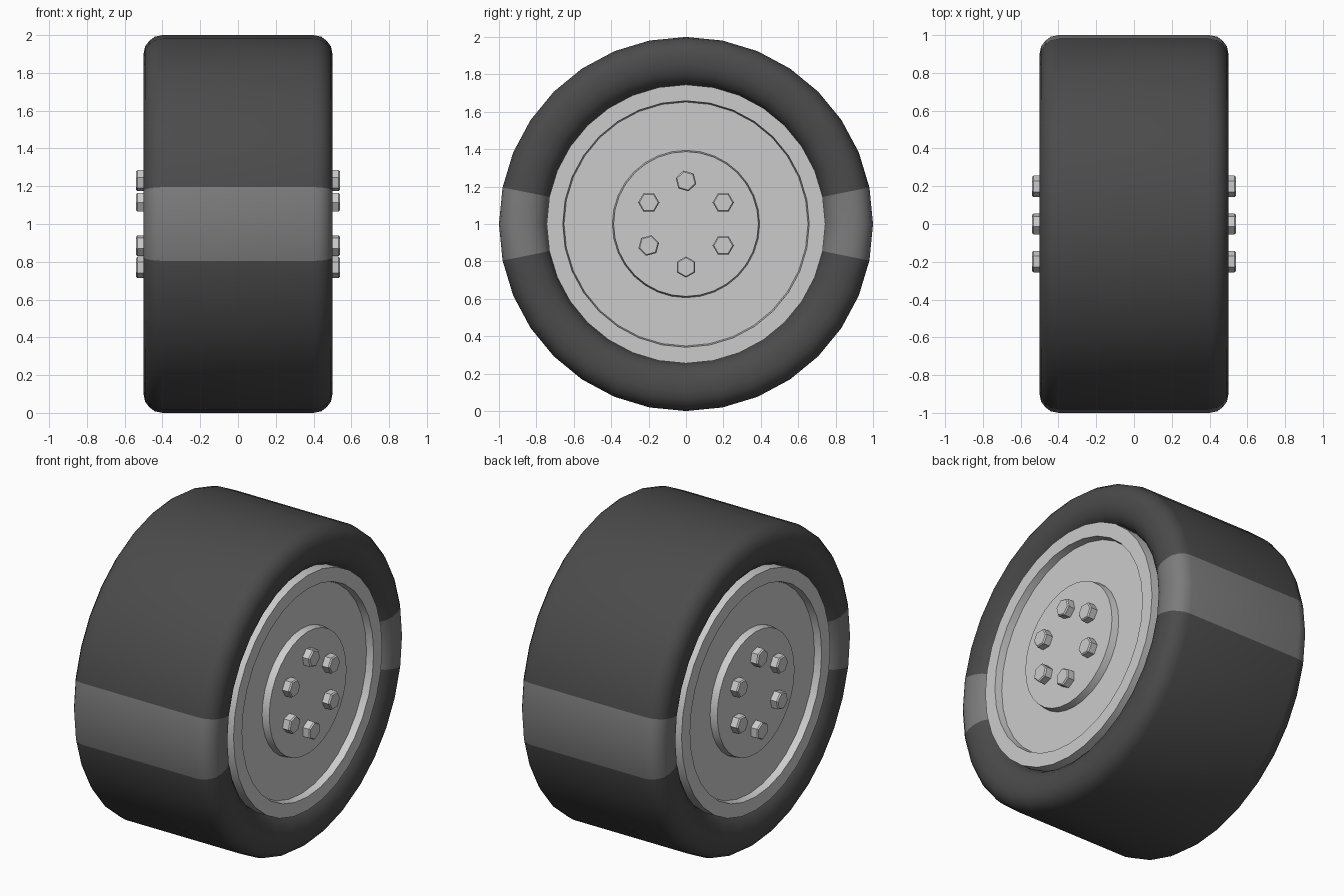
import bpy, bmesh
from math import pi, sin, cos, radians

if "Cube" in bpy.data.objects:
    bpy.data.objects.remove(bpy.data.objects["Cube"])

SEG = 32


def material(name, value):
    m = bpy.data.materials.new(name)
    m.diffuse_color = (value, value, value, 1)
    m.use_nodes = True
    m.node_tree.nodes["Principled BSDF"].inputs["Base Color"].default_value = m.diffuse_color
    return m


def finish(bm, name, angle, mats=()):
    bmesh.ops.recalc_face_normals(bm, faces=bm.faces)
    me = bpy.data.meshes.new(name)
    bm.to_mesh(me)
    bm.free()
    ob = bpy.data.objects.new(name, me)
    bpy.context.collection.objects.link(ob)
    for m in mats:
        me.materials.append(m)
    bpy.ops.object.select_all(action='DESELECT')
    ob.select_set(True)
    bpy.context.view_layer.objects.active = ob
    bpy.ops.object.shade_smooth_by_angle(angle=radians(angle))
    return ob


def lathe(bm, profile, closed=False, stripe=()):
    """Revolve (x, radius) points about the axle, which runs along x at z = 1."""
    rings = []
    for x, r in profile:
        if r == 0:
            rings.append([bm.verts.new((x, 0, 1))] * SEG)
        else:
            rings.append([bm.verts.new((x, r * cos(2 * pi * i / SEG), 1 + r * sin(2 * pi * i / SEG)))
                          for i in range(SEG)])
    pairs = list(zip(rings, rings[1:]))
    if closed:
        pairs.append((rings[-1], rings[0]))
    for a, b in pairs:
        for i in range(SEG):
            j = (i + 1) % SEG
            corners = list(dict.fromkeys((a[i], a[j], b[j], b[i])))
            f = bm.faces.new(corners)
            f.material_index = 1 if i in stripe else 0


def both_sides(half):
    return half + [(-x, r) for x, r in reversed(half)]


# Tyre: rounded section, lighter band front and back
bm = bmesh.new()
half_tyre = [(0.42, 0.745), (0.455, 0.765), (0.485, 0.80), (0.50, 0.85), (0.50, 0.90),
             (0.492, 0.94), (0.47, 0.97), (0.44, 0.992), (0.40, 1.0)]
lathe(bm, both_sides(half_tyre), closed=True, stripe=(0, SEG - 1, SEG // 2 - 1, SEG // 2))
finish(bm, "tyre", 40, (material("rubber", 0.07), material("pale_rubber", 0.2)))

# Rim: raised hub, recessed dish and outer lip on both sides
bm = bmesh.new()
half_rim = [(0.49, 0), (0.49, 0.387), (0.445, 0.394), (0.445, 0.652),
            (0.49, 0.659), (0.49, 0.745), (0.40, 0.745)]
lathe(bm, both_sides(half_rim))
finish(bm, "rim", 30)

# Wheel bolts: chamfered hexagons, six per side
spins = (0, 104, 0, 15, 90, 0)
for side, label in ((1, "right"), (-1, "left")):
    for k in range(6):
        a = radians(30 + 60 * k)
        cy, cz = 0.23 * cos(a), 1 + 0.23 * sin(a)
        bm = bmesh.new()
        rings = []
        for x, r in ((0.48, 0.057), (0.532, 0.057), (0.54, 0.050)):
            rings.append([bm.verts.new((side * x,
                                        cy + r * cos(radians(spins[k] + 60 * i)),
                                        cz + r * sin(radians(spins[k] + 60 * i))))
                          for i in range(6)])
        for lo, hi in zip(rings, rings[1:]):
            for i in range(6):
                j = (i + 1) % 6
                bm.faces.new((lo[i], lo[j], hi[j], hi[i]))
        bm.faces.new(rings[0])
        bm.faces.new(rings[-1])
        finish(bm, f"bolt_{label}_{k + 1}", 30)
